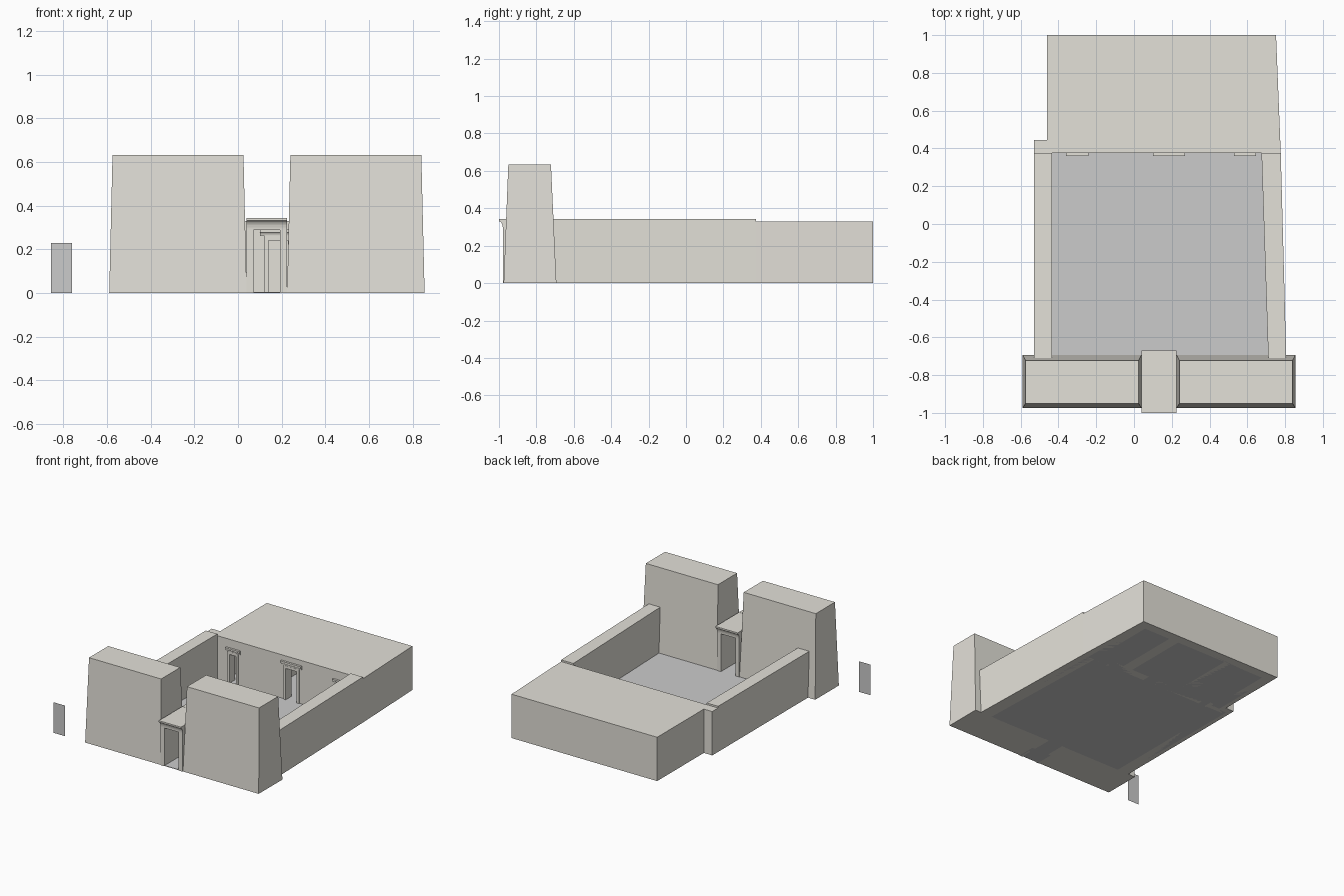
import bpy, bmesh, math

if "Cube" in bpy.data.objects:
    bpy.data.objects.remove(bpy.data.objects["Cube"])

stone = bpy.data.materials.new("pale_stone")
stone.diffuse_color = (0.77, 0.75, 0.69, 1)
stone.use_nodes = True
stone.node_tree.nodes["Principled BSDF"].inputs["Base Color"].default_value = stone.diffuse_color


def mesh_object(name, bm, mat=stone):
    bmesh.ops.recalc_face_normals(bm, faces=bm.faces[:])
    me = bpy.data.meshes.new(name)
    bm.to_mesh(me)
    bm.free()
    ob = bpy.data.objects.new(name, me)
    bpy.context.collection.objects.link(ob)
    if mat:
        me.materials.append(mat)
    return ob


def loft(name, lower, upper, mat=stone):
    """Closed solid between two matching outlines."""
    bm = bmesh.new()
    a = [bm.verts.new(p) for p in lower]
    b = [bm.verts.new(p) for p in upper]
    bm.faces.new(a)
    bm.faces.new(b)
    for i in range(len(a)):
        j = (i + 1) % len(a)
        bm.faces.new((a[i], a[j], b[j], b[i]))
    return mesh_object(name, bm, mat)


def plan(name, pts, z0, z1, mat=stone):
    return loft(name, [(x, y, z0) for x, y in pts], [(x, y, z1) for x, y in pts], mat)


def elevation(name, pts, y0, y1):
    return loft(name, [(x, y0, z) for x, z in pts], [(x, y1, z) for x, z in pts])


def rect(x0, x1, y0, y1):
    return [(x0, y0), (x1, y0), (x1, y1), (x0, y1)]


def portal(name, x0, x1, top, o0, o1, head, y0, y1):
    """Jambs and lintel around an opening."""
    elevation(name, [(x0, 0), (o0, 0), (o0, head), (o1, head),
                     (o1, 0), (x1, 0), (x1, top), (x0, top)], y0, y1)


def cornice(name, x0, x1, face, back, z0, z1, out):
    """Concave flared cornice; out is the signed y overhang."""
    lip = z1 - 0.012
    prof = [(back, z1), (back, z0)]
    for i in range(7):
        t = i / 6 * math.pi / 2
        prof.append((face + out * (1 - math.cos(t)), z0 + (lip - z0) * math.sin(t)))
    prof.append((face + out, z1))
    loft(name, [(x0, y, z) for y, z in prof], [(x1, y, z) for y, z in prof])


# Battered entrance towers
def tower(name, b, t):
    loft(name, [(x, y, 0) for x, y in rect(*b)], [(x, y, 0.633) for x, y in rect(*t)])


tower("left_tower", (-0.59, 0.04, -0.975, -0.693), (-0.575, 0.025, -0.95, -0.722))
tower("right_tower", (0.225, 0.855, -0.975, -0.693), (0.24, 0.84, -0.95, -0.722))

# Gateway between the towers
portal("gateway", 0.04, 0.225, 0.342, 0.072, 0.192, 0.288, -0.979, -0.69)
cornice("gateway_front_cornice", 0.04, 0.225, -0.979, -0.95, 0.29, 0.343, -0.021)
cornice("gateway_rear_cornice", 0.04, 0.225, -0.69, -0.72, 0.29, 0.343, 0.019)

# Court side walls
plan("left_court_wall", rect(-0.53, -0.435, -0.71, 0.375), 0, 0.343)
plan("right_court_wall", [(0.711, -0.71), (0.806, -0.71), (0.777, 0.375), (0.675, 0.375)], 0, 0.343)

# Rear hall with three rooms cut into it
hall = plan("rear_hall", [(-0.53, 0.375), (0.777, 0.375), (0.752, 1), (-0.46, 1),
                          (-0.46, 0.445), (-0.53, 0.445)], 0, 0.33)
doors = [  # side, centre, half width of cornice, frame, opening, heights, room extent
    ("left", -0.30, 0.06, 0.043, 0.028, 0.24, 0.267, -0.38, -0.12),
    ("middle", 0.185, 0.085, 0.064, 0.045, 0.26, 0.29, -0.04, 0.38),
    ("right", 0.588, 0.058, 0.043, 0.028, 0.24, 0.267, 0.46, 0.68)]
for side, c, hc, hf, ho, lintel, top, r0, r1 in doors:
    head = lintel - 0.02
    room = plan(side + "_room_cutter", [
        (c - ho, 0.3), (c + ho, 0.3), (c + ho, 0.435), (r1, 0.435),
        (r1, 0.93), (r0, 0.93), (r0, 0.435), (c - ho, 0.435)], -0.05, head, None)
    room.hide_render = True
    room.hide_viewport = True
    mod = hall.modifiers.new(side + "_room", 'BOOLEAN')
    mod.operation = 'DIFFERENCE'
    mod.solver = 'EXACT'
    mod.object = room
    # Door frame and its cornice
    portal(side + "_door_frame", c - hf, c + hf, lintel, c - ho, c + ho, head, 0.367, 0.385)
    cornice(side + "_door_cornice", c - hc, c + hc, 0.368, 0.38, lintel, top, -0.009)

# Grey paving under court, gateway and rooms
plan("paving", [(-0.5, -0.85), (0.76, -0.85), (0.73, 0.4), (0.72, 0.97), (-0.43, 0.97), (-0.43, 0.4),
                (-0.5, 0.4)], 0, 0.004, None)
plan("gateway_paving", rect(0.05, 0.215, -0.975, -0.84), 0, 0.004, None)

# Flat upright panel beside the entrance
bm = bmesh.new()
bm.faces.new([bm.verts.new(p) for p in
              [(-0.857, -0.97, 0), (-0.76, -0.97, 0), (-0.76, -0.97, 0.23), (-0.857, -0.97, 0.23)]])
mesh_object("upright_panel", bm, None)
